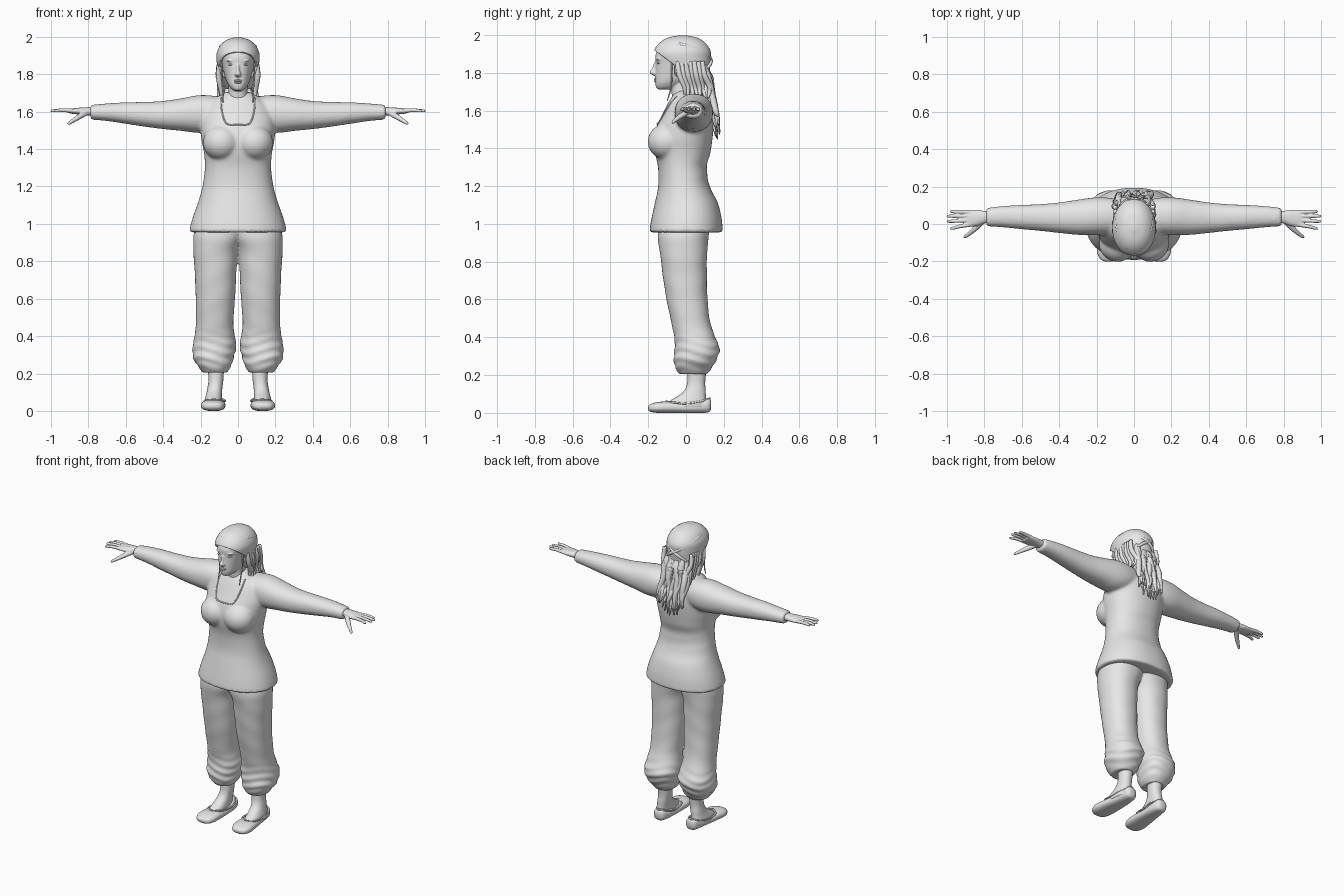
import bpy, bmesh, math, random
from mathutils import Vector, Matrix

random.seed(4)
grey = bpy.data.materials.new("plain_grey")
grey.diffuse_color = (0.8, 0.8, 0.8, 1)


def finish(name, bm, voxel=0, smooth=4):
    """Turn a bmesh into a smooth object, optionally fused into one skin."""
    bmesh.ops.recalc_face_normals(bm, faces=bm.faces)
    for f in bm.faces:
        f.smooth = True
    me = bpy.data.meshes.new(name)
    bm.to_mesh(me)
    bm.free()
    ob = bpy.data.objects.new(name, me)
    bpy.context.collection.objects.link(ob)
    me.materials.append(grey)
    if voxel:
        m = ob.modifiers.new("fuse", 'REMESH')
        m.mode, m.voxel_size, m.use_smooth_shade = 'VOXEL', voxel, True
        s = ob.modifiers.new("soften", 'SMOOTH')
        s.factor, s.iterations = 0.5, smooth
    return ob


def spline(rows, t):
    """Catmull-Rom through equally weighted rows, t in 0..len-1."""
    i = min(int(t), len(rows) - 2)
    u = t - i
    p = [rows[max(0, min(len(rows) - 1, i + k))] for k in (-1, 0, 1, 2)]
    return [0.5 * (2 * b + (c - a) * u + (2 * a - 5 * b + 4 * c - d) * u * u
                   + (3 * b - a - 3 * c + d) * u ** 3) for a, b, c, d in zip(*p)]


def loft(bm, rows, axis='z', n=40, sub=4, power=2.2, side=1, fold=None):
    """Rows are (position on axis, low a, high a, low b, high b)."""
    rings = []
    for k in range((len(rows) - 1) * sub + 1):
        t, a0, a1, b0, b1 = spline(rows, k / sub)
        ring = []
        for j in range(n):
            ang = 2 * math.pi * j / n
            c, s = math.cos(ang), math.sin(ang)
            g = 1 + (fold(t, ang) if fold else 0)
            a = (a0 + a1) / 2 + g * (a1 - a0) / 2 * math.copysign(abs(c) ** (2 / power), c)
            b = (b0 + b1) / 2 + g * (b1 - b0) / 2 * math.copysign(abs(s) ** (2 / power), s)
            x, y, z = {'z': (a, b, t), 'x': (t, a, b), 'y': (a, t, b)}[axis]
            ring.append(bm.verts.new((x * side, y, z)))
        rings.append(ring)
    for r, q in zip(rings, rings[1:]):
        for j in range(n):
            bm.faces.new((r[j], r[(j + 1) % n], q[(j + 1) % n], q[j]))
    bm.faces.new(rings[0][::-1])
    bm.faces.new(rings[-1])


def ball(bm, pos, radii):
    bmesh.ops.create_uvsphere(bm, u_segments=24, v_segments=14, radius=1,
                              matrix=Matrix.Translation(pos) @ Matrix.Diagonal((*radii, 1)))


def tube(bm, pts, radii, sub=5, n=8):
    """Round tapered strand through points."""
    rows = [(*p, r) for p, r in zip(pts, radii)]
    total = (len(rows) - 1) * sub
    path = [spline(rows, k / sub) for k in range(total + 1)]
    rings = []
    for k, p in enumerate(path):
        d = Vector(path[min(k + 1, total)][:3]) - Vector(path[max(k - 1, 0)][:3])
        rot = d.to_track_quat('Z', 'Y')
        rings.append([bm.verts.new(Vector(p[:3]) + rot @ Vector(
            (p[3] * math.cos(2 * math.pi * j / n), p[3] * math.sin(2 * math.pi * j / n), 0)))
            for j in range(n)])
    for r, q in zip(rings, rings[1:]):
        for j in range(n):
            bm.faces.new((r[j], r[(j + 1) % n], q[(j + 1) % n], q[j]))
    bm.faces.new(rings[0][::-1])
    bm.faces.new(rings[-1])


def sym(rows):
    """Rows (z, half width, front, back) to symmetric loft rows."""
    return [(z, -w, w, f, b) for z, w, f, b in rows]


# Shirt: torso, bust and sleeves fused
bm = bmesh.new()
loft(bm, sym([(.955, .262, -.195, .195), (1.0, .252, -.188, .192), (1.05, .237, -.178, .185),
              (1.12, .212, -.163, .165), (1.2, .19, -.147, .125), (1.3, .177, -.148, .11),
              (1.38, .182, -.165, .13), (1.45, .195, -.17, .14), (1.52, .2, -.155, .147),
              (1.58, .195, -.125, .145), (1.64, .165, -.095, .13), (1.68, .11, -.07, .105),
              (1.705, .065, -.05, .08)]), n=56,
     fold=lambda z, a: .012 * math.sin(z * 75 + 2 * math.cos(a)) * max(0, math.sin(a))
     * math.exp(-((z - 1.27) / .1) ** 2))
sleeve = [(.04, -.03, .12, 1.56, 1.67), (.13, -.055, .14, 1.5, 1.685), (.21, -.06, .142, 1.487, 1.688),
          (.3, -.058, .13, 1.497, 1.672), (.4, -.048, .115, 1.507, 1.657), (.5, -.037, .106, 1.52, 1.652),
          (.6, -.028, .102, 1.535, 1.65), (.7, -.018, .096, 1.55, 1.644), (.79, -.012, .086, 1.558, 1.636)]
for s in (-1, 1):
    ball(bm, (s * .088, -.105, 1.435), (.1, .098, .095))
    loft(bm, sleeve, 'x', side=s)
shirt = finish("shirt", bm, .009, 8)

# Gathered trousers: both legs fused at the hips
leg = [(.205, .06, .19, -.035, .11), (.235, .04, .21, -.055, .135), (.28, .025, .238, -.064, .16),
       (.34, .01, .243, -.06, .178), (.4, .017, .232, -.062, .155), (.48, .025, .225, -.078, .128),
       (.6, .016, .226, -.103, .114), (.72, .01, .23, -.122, .11), (.85, .0, .238, -.138, .112),
       (.93, -.03, .238, -.15, .12), (1.0, -.05, .22, -.14, .13)]


def gather(z, a):
    low = math.exp(-((z - .3) / .09) ** 2)
    return low * .035 * math.sin(z * 120 + 2.5 * math.sin(a * 2)) + .006 * math.sin(z * 45 + 3 * math.cos(a))


bm = bmesh.new()
for s in (-1, 1):
    loft(bm, leg, n=56, sub=6, side=s, fold=gather)
finish("trousers", bm, .008, 3)

# Bare feet and ankles, flat shoes with a rolled opening edge
foot = [(.03, .085, .18, -.115, .11), (.06, .086, .178, -.09, .108), (.09, .086, .17, -.042, .105),
        (.12, .084, .164, -.008, .104), (.17, .078, .158, .008, .102), (.28, .072, .165, .008, .115)]
shoe = [(-.201, .12, .15, .02, .034), (-.188, .088, .18, .006, .046), (-.145, .07, .198, 0, .058),
        (-.08, .067, .192, 0, .06), (0, .07, .178, 0, .056), (.07, .073, .168, 0, .068),
        (.118, .083, .16, .003, .078), (.133, .102, .143, .02, .066)]
rim = [(.13, -.105, .061), (.175, -.07, .056), (.178, 0, .05), (.168, .07, .06), (.122, .125, .077),
       (.074, .07, .06), (.072, 0, .05), (.082, -.07, .056), (.13, -.105, .061)]
for s, tag in ((-1, "left"), (1, "right")):
    bm = bmesh.new()
    loft(bm, foot, side=s)
    finish(tag + "_foot", bm)
    bm = bmesh.new()
    loft(bm, shoe, 'y', side=s, power=2.5)
    tube(bm, [(s * x, y, z) for x, y, z in rim], [.005] * 9)
    finish(tag + "_shoe", bm)

# Hands with four fingers and a thumb
palm = [(.76, .005, .068, 1.578, 1.622), (.8, .003, .07, 1.58, 1.624), (.84, -.01, .075, 1.584, 1.622),
        (.88, -.015, .074, 1.588, 1.618), (.905, -.008, .068, 1.592, 1.614)]
fingers = [(.062, .976, .067), (.042, .994, .042), (.02, .993, .014), (-.003, .976, -.024)]
for s, tag in ((-1, "left"), (1, "right")):
    bm = bmesh.new()
    loft(bm, palm, 'x', n=28, side=s)
    for y0, x1, y1 in fingers:
        tube(bm, [(s * .875, y0, 1.604), (s * .935, (y0 + y1) / 2, 1.608), (s * x1, y1, 1.604),
                  (s * (x1 + .006), y1, 1.603)], [.012, .0105, .008, .003])
    tube(bm, [(s * .81, .015, 1.595), (s * .85, -.025, 1.572), (s * .885, -.055, 1.55),
              (s * .905, -.07, 1.537), (s * .909, -.073, 1.535)], [.016, .015, .011, .008, .003])
    finish(tag + "_hand", bm, .0035, 3)

# Head, neck, nose and ears fused
bm = bmesh.new()
loft(bm, sym([(1.712, .02, -.148, -.07), (1.722, .036, -.158, -.045), (1.745, .053, -.163, -.01),
              (1.775, .066, -.163, .05), (1.81, .076, -.162, .09), (1.85, .085, -.161, .108),
              (1.9, .092, -.16, .11), (1.95, .075, -.125, .08), (1.98, .04, -.08, .04)]), power=2.3)
loft(bm, sym([(1.6, .075, -.07, .07), (1.66, .06, -.072, .055), (1.71, .05, -.078, .045),
              (1.79, .052, -.08, .06)]))
loft(bm, sym([(1.785, .01, -.172, -.14), (1.796, .018, -.19, -.14), (1.806, .015, -.192, -.14),
              (1.825, .009, -.18, -.14), (1.855, .008, -.167, -.14)]), n=16)
for s in (-1, 1):
    ball(bm, (s * .092, -.03, 1.845), (.014, .02, .032))
    ball(bm, (s * .036, -.138, 1.872), (.026, .022, .007))
finish("head", bm, .0045, 3)

# Eyes and lips
bm = bmesh.new()
for s in (-1, 1):
    ball(bm, (s * .037, -.143, 1.852), (.015, .012, .007))
finish("eyes", bm)
bm = bmesh.new()
ball(bm, (0, -.158, 1.766), (.023, .011, .006))
ball(bm, (0, -.157, 1.756), (.02, .012, .006))
finish("lips", bm)

# Hair cap, cut open along the hairline
bm = bmesh.new()
loft(bm, sym([(1.72, .07, .0, .1), (1.76, .092, -.045, .115), (1.82, .107, -.125, .127),
              (1.88, .115, -.168, .132), (1.92, .112, -.168, .128), (1.96, .09, -.138, .1),
              (1.985, .058, -.095, .06), (1.998, .015, -.035, .0)]), n=64, sub=6, power=2.1)
line, slope = Vector((0, -.155, 1.91)), Vector((0, .75, 1))
for co, no in ((line, slope), (Vector((0, -.06, 1.8)), Vector((0, 1, 0)))):
    bmesh.ops.bisect_plane(bm, geom=bm.verts[:] + bm.edges[:] + bm.faces[:], plane_co=co, plane_no=no)
gone = [f for f in bm.faces if f.calc_center_median().y < -.06
        and (f.calc_center_median() - line).dot(slope) < 0]
bmesh.ops.delete(bm, geom=gone, context='FACES')
cap = finish("hair_cap", bm)
m = cap.modifiers.new("thickness", 'SOLIDIFY')
m.thickness, m.offset = .012, -1

# Long back hair and side locks
bm = bmesh.new()
for i in range(26):
    u = -1 + 2 * i / 25
    j = lambda a: random.uniform(-a, a)
    end = 1.47 + .07 * abs(u) + j(.035)
    tube(bm, [(u * .06, .09 + j(.015), 1.84), (u * .07 + j(.01), .115 + j(.015), 1.76),
              (u * .08 + j(.015), .12 + j(.02), 1.68), (u * .095 + j(.015), .15 + j(.012), 1.59),
              (u * .1 + j(.02), .168 + j(.012), end)],
         [.014, .02, .02, .015, .003])
for s in (-1, 1):
    for i in range(7):
        j = lambda a: random.uniform(-a, a)
        y = -.045 + .022 * i
        tube(bm, [(s * .1, y, 1.86), (s * (.1 + j(.006)), y + .01, 1.79),
                  (s * (.088 + j(.012)), y + .03 + j(.01), 1.72),
                  (s * (.1 + j(.014)), y + .035 + j(.01), 1.665)], [.012, .015, .014, .004])
    tube(bm, [(s * .088, -.075, 1.86), (s * .086, -.075, 1.77), (s * .08, -.085, 1.7),
              (s * .08, -.1, 1.65)], [.004, .004, .004, .002])
finish("hair_locks", bm)

# Bands of hair crossing behind the head
bm = bmesh.new()
for s in (-1, 1):
    tube(bm, [(s * .035, -.13, 1.955), (s * .09, -.03, 1.95), (s * .08, .07, 1.92), (s * .03, .122, 1.885),
              (-s * .03, .13, 1.85), (-s * .075, .098, 1.81)], [.006, .009, .01, .01, .01, .007])
finish("crossed_hair_bands", bm)

# Neckline edge laid on the shirt front
bpy.context.view_layer.update()
ev = shirt.evaluated_get(bpy.context.evaluated_depsgraph_get())
pts = []
for x, z in ((-.088, 1.675), (-.09, 1.63), (-.08, 1.575), (-.062, 1.537), (-.03, 1.53), (0, 1.529),
             (.03, 1.53), (.062, 1.537), (.08, 1.575), (.09, 1.63), (.088, 1.675)):
    hit, loc, _, _ = ev.ray_cast(Vector((x, -1, z)), Vector((0, 1, 0)))
    if hit:
        pts.append((x, loc.y - .001, z))
bm = bmesh.new()
if len(pts) > 1:
    tube(bm, pts, [.004] * len(pts))
finish("neckline_edge", bm)
